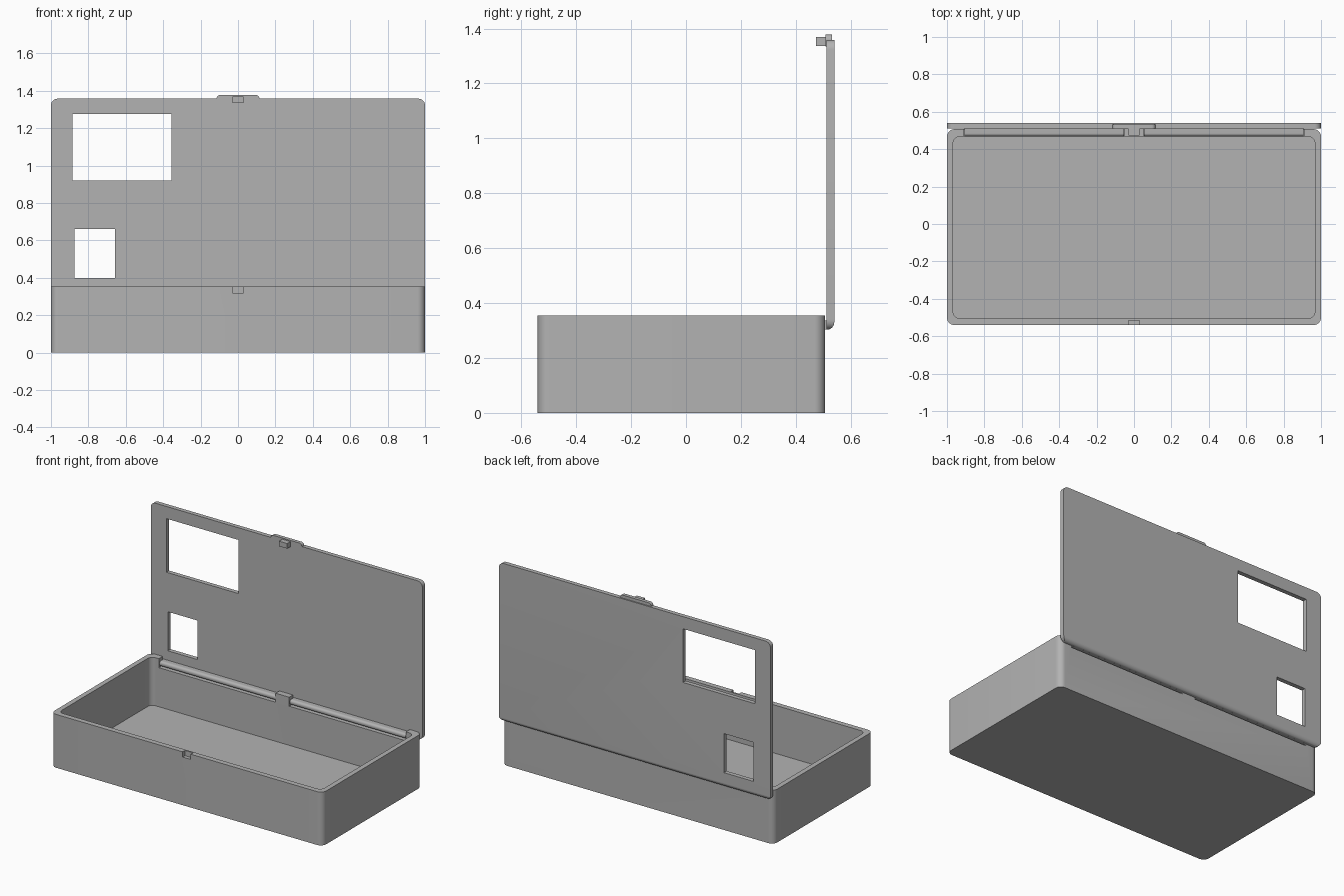
import bpy, bmesh
from math import sin, cos, pi

cube = bpy.data.objects.get("Cube")
if cube:
    bpy.data.objects.remove(cube, do_unlink=True)

grey = bpy.data.materials.new("light_grey")
grey.use_nodes = True
colour = (0.45, 0.45, 0.45, 1)
grey.diffuse_color = colour
grey.node_tree.nodes["Principled BSDF"].inputs["Base Color"].default_value = colour


def rounded(x0, x1, y0, y1, radii, steps=8):
    """Rounded rectangle outline; radii run from the high corner anticlockwise."""
    pts = []
    corners = [(x1, y1, -1, -1), (x0, y1, 1, -1), (x0, y0, 1, 1), (x1, y0, -1, 1)]
    for i, (x, y, sx, sy) in enumerate(corners):
        r = radii[i]
        if r == 0:
            pts.append((x, y))
            continue
        for k in range(steps + 1):
            a = (i + k / steps) * pi / 2
            pts.append((x + sx * r + r * cos(a), y + sy * r + r * sin(a)))
    return pts


def prism(name, outline, low, high, axis="z"):
    """Extrude an outline along an axis."""
    place = {"x": lambda u, v, w: (w, u, v),
             "y": lambda u, v, w: (u, w, v),
             "z": lambda u, v, w: (u, v, w)}[axis]
    bm = bmesh.new()
    ends = [[bm.verts.new(place(u, v, w)) for u, v in outline] for w in (low, high)]
    bm.faces.new(ends[0])
    bm.faces.new(ends[1])
    n = len(outline)
    for i in range(n):
        j = (i + 1) % n
        bm.faces.new((ends[0][i], ends[0][j], ends[1][j], ends[1][i]))
    bmesh.ops.recalc_face_normals(bm, faces=bm.faces)
    mesh = bpy.data.meshes.new(name)
    bm.to_mesh(mesh)
    bm.free()
    mesh.materials.append(grey)
    ob = bpy.data.objects.new(name, mesh)
    bpy.context.collection.objects.link(ob)
    return ob


def block(name, x0, x1, y0, y1, z0, z1):
    return prism(name, rounded(x0, x1, y0, y1, [0] * 4), z0, z1)


def activate(ob):
    bpy.ops.object.select_all(action="DESELECT")
    ob.select_set(True)
    bpy.context.view_layer.objects.active = ob


def combine(ob, other, operation="DIFFERENCE"):
    mod = ob.modifiers.new("cut", "BOOLEAN")
    mod.operation = operation
    mod.solver = "EXACT"
    mod.object = other
    activate(ob)
    bpy.ops.object.modifier_apply(modifier=mod.name)
    bpy.data.objects.remove(other, do_unlink=True)


# Open tray with rounded corners
tray = prism("tray", rounded(-1, 1, -0.54, 0.507, [0.04] * 4), 0, 0.355)
combine(tray, prism("cavity", rounded(-0.967, 0.967, -0.505, 0.467, [0.035] * 4), 0.035, 0.5))

# Catch recess in the front wall
combine(tray, block("catch_recess", -0.03, 0.03, -0.6, -0.515, 0.32, 0.4))

# Hinge notches in the back wall
for side in (-1, 1):
    x0, x1 = sorted((side * 0.05, side * 0.91))
    combine(tray, block("hinge_notch", x0, x1, 0.45, 0.6, 0.295, 0.4))

# Upright lid: rounded outline with a rounded lower back edge
lid = prism("lid", rounded(-1, 1, 0.303, 1.358, [0.035] * 4), 0.511, 0.54, "y")
combine(lid, prism("lid_section", rounded(0.5, 0.54, 0.303, 1.4, [0, 0, 0, 0.027]),
                   -1.1, 1.1, "x"), "INTERSECT")

# Windows in the lid
for x0, x1, z0, z1 in ((-0.885, -0.355, 0.92, 1.277), (-0.875, -0.657, 0.4, 0.66)):
    combine(lid, block("window", x0, x1, 0.4, 0.6, z0, z1))

# Hinge bars that join the lid and lie in the notches
bars = []
for side, label in ((1, "left"), (-1, "right")):
    x0, x1 = sorted((side * 0.054, side * 0.906))
    bars.append(prism(label + "_hinge_bar",
                      rounded(0.469, 0.515, 0.303, 0.337, [0, 0.016, 0.016, 0]), x0, x1, "x"))

# Finger tab and catch at the top of the lid
tab = prism("finger_tab", rounded(-0.115, 0.115, 1.335, 1.378, [0.02, 0.02, 0, 0]),
            0.508, 0.532, "y")
catch = block("lid_catch", -0.03, 0.03, 0.474, 0.512, 1.336, 1.37)

for ob in [tray, lid, tab, catch] + bars:
    activate(ob)
    bpy.ops.object.shade_smooth_by_angle(angle=pi / 6)
